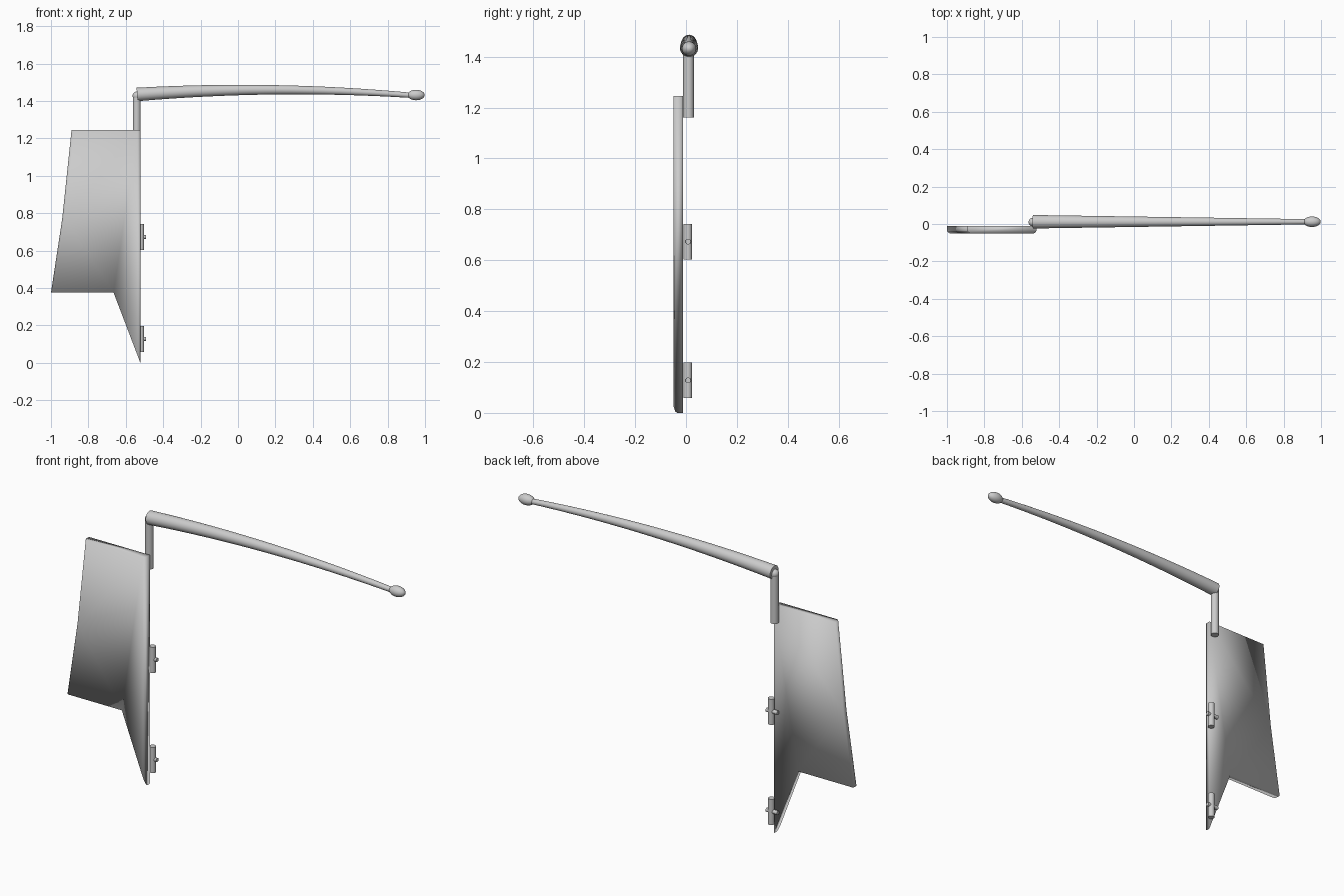
import bpy, bmesh, math
from mathutils import Vector

cube = bpy.data.objects.get("Cube")
if cube:
    bpy.data.objects.remove(cube, do_unlink=True)

grey = bpy.data.materials.new("light grey")
grey.use_nodes = True
grey.diffuse_color = (0.6, 0.6, 0.6, 1)
grey.node_tree.nodes["Principled BSDF"].inputs["Base Color"].default_value = (0.6, 0.6, 0.6, 1)


def finish(name, bm, smooth_all=False):
    """Turn a bmesh into a smooth shaded object."""
    bmesh.ops.recalc_face_normals(bm, faces=bm.faces[:])
    mesh = bpy.data.meshes.new(name)
    bm.to_mesh(mesh)
    bm.free()
    mesh.materials.append(grey)
    obj = bpy.data.objects.new(name, mesh)
    bpy.context.collection.objects.link(obj)
    bpy.ops.object.select_all(action='DESELECT')
    obj.select_set(True)
    bpy.context.view_layer.objects.active = obj
    if smooth_all:
        bpy.ops.object.shade_smooth()
    else:
        bpy.ops.object.shade_smooth_by_angle(angle=math.radians(50))
    return obj


def tube(name, stations, sides=24):
    """Capped tube through (centre, radius) stations."""
    bm = bmesh.new()
    rings = []
    for i, (centre, radius) in enumerate(stations):
        before = Vector(stations[max(i - 1, 0)][0])
        after = Vector(stations[min(i + 1, len(stations) - 1)][0])
        turn = (after - before).to_track_quat('Z', 'Y')
        ring = []
        for k in range(sides):
            a = math.tau * k / sides
            offset = Vector((math.cos(a), math.sin(a), 0)) * radius
            ring.append(bm.verts.new(Vector(centre) + turn @ offset))
        rings.append(ring)
    for low, high in zip(rings, rings[1:]):
        for k in range(sides):
            n = (k + 1) % sides
            bm.faces.new((low[k], low[n], high[n], high[k]))
    bm.faces.new(rings[0])
    bm.faces.new(rings[-1])
    return finish(name, bm)


def ball(name, centre, size):
    bm = bmesh.new()
    bmesh.ops.create_uvsphere(bm, u_segments=24, v_segments=14, radius=1)
    bmesh.ops.scale(bm, vec=size, verts=bm.verts[:])
    bmesh.ops.translate(bm, vec=centre, verts=bm.verts[:])
    return finish(name, bm)


# Rudder blade: notched plate with rounded front edges at both sides
outline = [(-0.89, 1.245), (-0.522, 1.245), (-0.522, 0), (-0.665, 0.375),
           (-1, 0.375), (-0.94, 0.77)]
bm = bmesh.new()
back = bm.faces.new([bm.verts.new((x, -0.012, z)) for x, z in outline])
front = bmesh.ops.extrude_face_region(bm, geom=[back], use_keep_orig=True)
bmesh.ops.translate(bm, vec=(0, -0.038, 0),
                    verts=[g for g in front["geom"] if isinstance(g, bmesh.types.BMVert)])
bm.edges.ensure_lookup_table()
rounded = []
for e in bm.edges:
    a, b = (v.co for v in e.verts)
    upright = abs(a.z - b.z) > 0.38
    if upright and max(a.y, b.y) < -0.04:
        rounded.append(e)
bmesh.ops.bevel(bm, geom=rounded, offset=0.016, segments=3, profile=0.5, affect='EDGES')
finish("rudder_blade", bm, smooth_all=True)

# Stock: upright post behind the top of the blade, with a rounded head
tube("rudder_stock", [((-0.541, 0.01, 1.162), 0.021), ((-0.541, 0.01, 1.43), 0.021)])
ball("stock_head", (-0.541, 0.01, 1.428), (0.023, 0.023, 0.023))

# Tiller: long tapering arm with a slight upward bow
stations = []
for i in range(17):
    t = i / 16
    x = -0.54 + 1.46 * t
    z = 1.435 - 0.004 * t + 0.108 * t * (1 - t)
    stations.append(((x, 0.012, z), 0.036 - 0.022 * t))
tube("tiller", stations)
ball("tiller_knob", (0.952, 0.012, 1.432), (0.046, 0.028, 0.028))

# Hinge barrels along the straight edge, each with a cross pin
for label, z in (("upper", 0.673), ("lower", 0.128)):
    tube(label + "_hinge_barrel", [((-0.519, 0.007, z - 0.07), 0.017),
                                   ((-0.519, 0.007, z + 0.07), 0.017)])
    tube(label + "_hinge_pin", [((-0.56, 0.008, z), 0.011),
                                ((-0.492, 0.008, z), 0.011)], 16)
